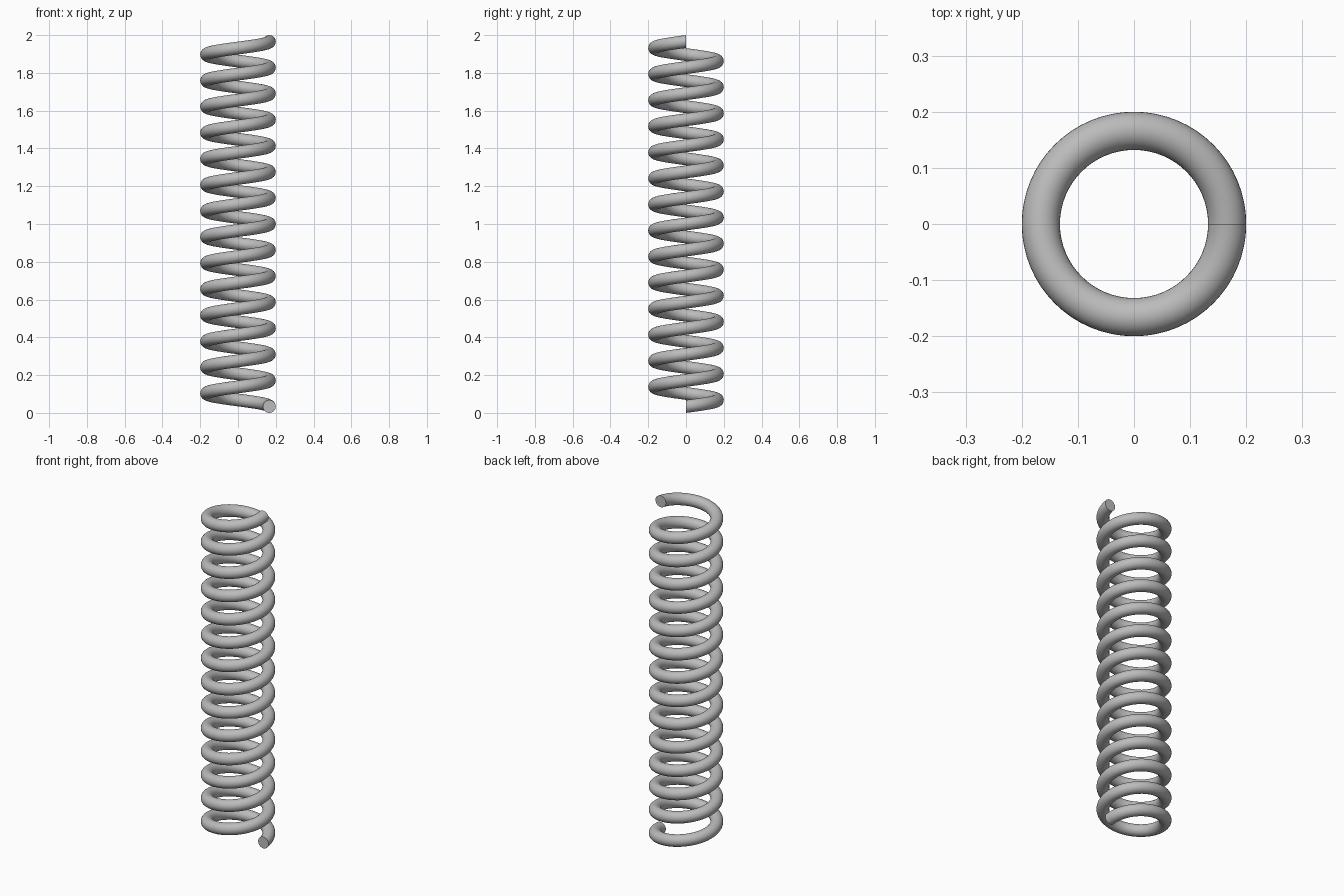
import bpy, bmesh, math
from mathutils import Matrix

cube = bpy.data.objects.get("Cube")
if cube:
    bpy.data.objects.remove(cube)

HEIGHT = 2.0
OUTER = 0.2
WIRE = 0.034
TURNS = 14
STEPS = 64 * TURNS
SIDES = 32
rise = HEIGHT - 2 * WIRE

steel = bpy.data.materials.new("grey steel")
steel.use_nodes = True
grey = (0.5, 0.5, 0.5, 1)
steel.diffuse_color = grey
steel.node_tree.nodes["Principled BSDF"].inputs["Base Color"].default_value = grey

# Round wire section, standing upright on the +x side
bm = bmesh.new()
place = Matrix.Translation((OUTER - WIRE, 0, WIRE)) @ Matrix.Rotation(math.pi / 2, 4, 'X')
bmesh.ops.create_circle(bm, segments=SIDES, radius=WIRE, matrix=place)
start = bm.edges[:]

# Sweep the section up the helix
swept = bmesh.ops.spin(bm, geom=start, cent=(0, 0, 0), axis=(0, 0, 1),
                       dvec=(0, 0, rise / STEPS), angle=TURNS * math.tau, steps=STEPS)
end = [e for e in swept["geom_last"] if isinstance(e, bmesh.types.BMEdge)]

# Flat caps on both wire ends
for loop in (start, end):
    bmesh.ops.edgeloop_fill(bm, edges=loop)
bmesh.ops.recalc_face_normals(bm, faces=bm.faces[:])

mesh = bpy.data.meshes.new("coil_spring")
bm.to_mesh(mesh)
bm.free()
mesh.materials.append(steel)
spring = bpy.data.objects.new("coil_spring", mesh)
bpy.context.collection.objects.link(spring)

bpy.ops.object.select_all(action='DESELECT')
spring.select_set(True)
bpy.context.view_layer.objects.active = spring
bpy.ops.object.shade_smooth_by_angle(angle=math.radians(40))
